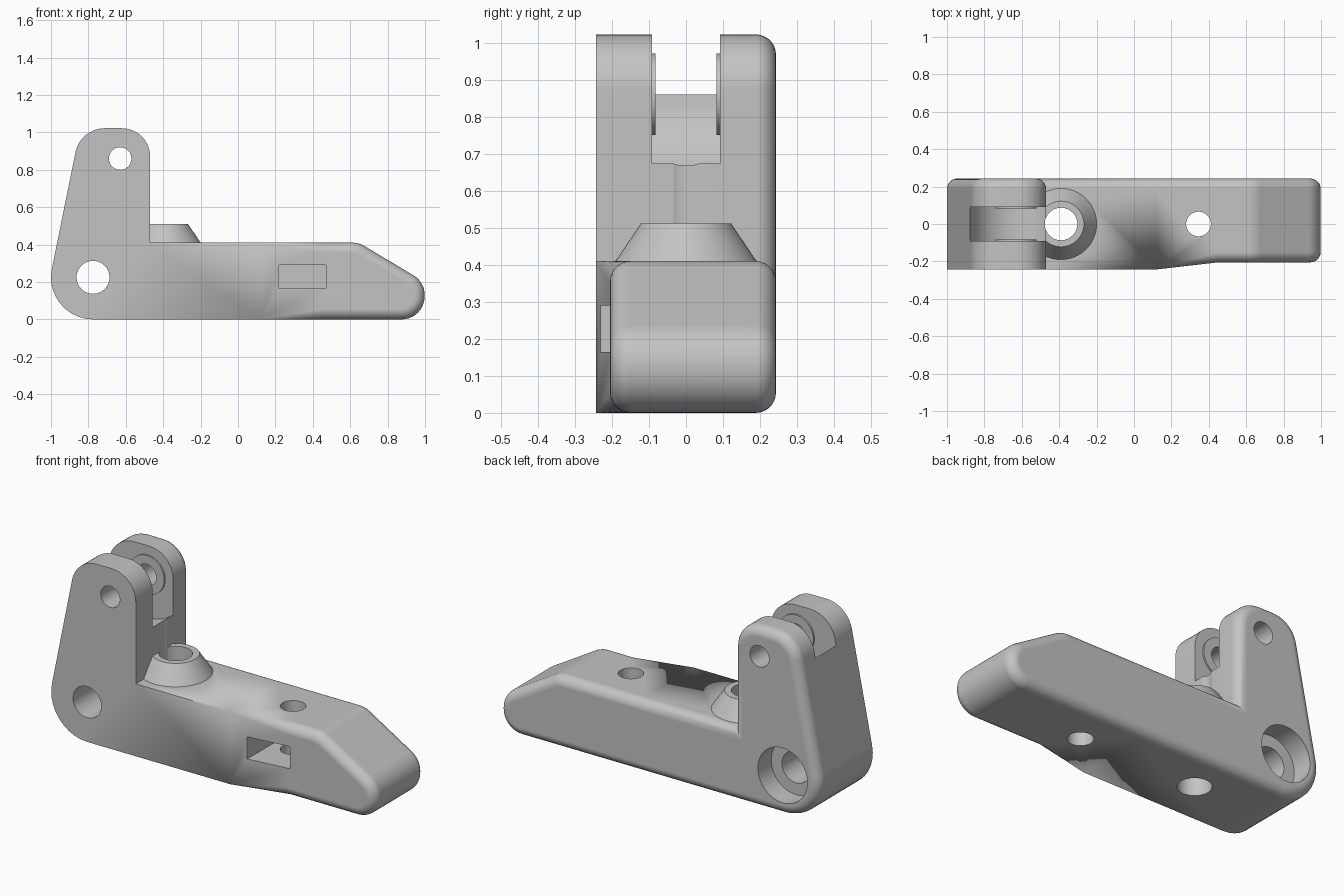
import bpy, bmesh
from math import sin, cos, pi, radians
from mathutils import Vector, Matrix

cube = bpy.data.objects.get("Cube")
if cube:
    bpy.data.objects.remove(cube, do_unlink=True)

grey = bpy.data.materials.new("plain grey")
grey.use_nodes = True
grey.diffuse_color = (0.55, 0.55, 0.55, 1)
grey.node_tree.nodes["Principled BSDF"].inputs["Base Color"].default_value = grey.diffuse_color

HALF = 0.243      # half thickness of the body
EDGE = 0.055      # rounding of the body edges
TAPER = (0.12, 0.45)
NOSE_Y = -0.205

# Side outline: x, z, corner radius
CORNERS = [(-1.05, 0, 0.225), (TAPER[0], 0, 0), (TAPER[1], 0, 0),
           (0.998, 0, 0.123), (0.998, 0.2, 0.123), (0.646, 0.41, 0.12),
           (TAPER[1], 0.41, 0), (TAPER[0], 0.41, 0), (-0.47, 0.41, 0),
           (-0.47, 1.022, 0.15), (-0.843, 1.022, 0.16)]


def outline(inset, steps=10):
    """Filleted side outline moved inward; also the first index of each corner."""
    pts, first = [], []
    n = len(CORNERS)
    for i, (x, z, r) in enumerate(CORNERS):
        p = Vector((x, z))
        d0 = (p - Vector(CORNERS[i - 1][:2])).normalized()
        d1 = (Vector(CORNERS[(i + 1) % n][:2]) - p).normalized()
        n0, n1 = Vector((-d0.y, d0.x)), Vector((-d1.y, d1.x))
        mitre = (n0 + n1) / (1 + n0.dot(n1))
        first.append(len(pts))
        if r == 0:
            pts.append(p + mitre * inset)
            continue
        centre = p + mitre * r
        turn = n0.angle(n1)
        for k in range(steps + 1):
            a = turn * k / steps
            out = Matrix.Rotation(a, 2) @ -n0
            pts.append(centre + out * (r - inset))
    return pts, first


def new_object(name, bm):
    mesh = bpy.data.meshes.new(name)
    bmesh.ops.recalc_face_normals(bm, faces=bm.faces)
    bm.to_mesh(mesh)
    bm.free()
    mesh.materials.append(grey)
    obj = bpy.data.objects.new(name, mesh)
    bpy.context.scene.collection.objects.link(obj)
    return obj


def build_body(steps=7):
    bm = bmesh.new()
    base, first = outline(0)
    loops = []
    angles = [pi / 2 * k / steps for k in range(steps + 1)]
    # Front edge: sharp at the upright, fading to rounded along the nose
    for a in reversed(angles):
        inner, _ = outline(EDGE * (1 - cos(a)))
        loop = []
        for p, q in zip(base, inner):
            w = min(1, max(0, (p.x - TAPER[0]) / (TAPER[1] - TAPER[0])))
            s = p.lerp(q, w)
            y = -HALF + w * (NOSE_Y + HALF) + w * EDGE * (1 - sin(a))
            loop.append(bm.verts.new((s.x, y, s.y)))
        loops.append(loop)
    # Back edge: rounded all the way around
    for a in angles:
        inner, _ = outline(EDGE * (1 - cos(a)))
        y = HALF - EDGE * (1 - sin(a))
        loops.append([bm.verts.new((p.x, y, p.y)) for p in inner])
    count = len(base)
    for lo, hi in zip(loops, loops[1:]):
        for i in range(count):
            j = (i + 1) % count
            bm.faces.new((lo[i], lo[j], hi[j], hi[i]))
    bm.faces.new(loops[-1])
    # Front cap: upright, taper and nose panels
    f = loops[0]
    a, b, c, d = first[1], first[2], first[6], first[7]
    bm.faces.new(f[b:c + 1])
    bm.faces.new((f[a], f[b], f[c], f[d]))
    bm.faces.new(f[d:] + f[:a + 1])
    bmesh.ops.remove_doubles(bm, verts=bm.verts, dist=1e-5)
    return new_object("lever_body", bm)


def cylinder(name, start, end, r0, r1=None, sides=64):
    start, end = Vector(start), Vector(end)
    axis = end - start
    bm = bmesh.new()
    turn = Vector((0, 0, 1)).rotation_difference(axis).to_matrix().to_4x4()
    bmesh.ops.create_cone(bm, cap_ends=True, segments=sides, radius1=r0,
                          radius2=r0 if r1 is None else r1, depth=axis.length,
                          matrix=Matrix.Translation((start + end) / 2) @ turn)
    return new_object(name, bm)


def box(name, lo, hi):
    lo, hi = Vector(lo), Vector(hi)
    bm = bmesh.new()
    bmesh.ops.create_cube(bm, size=1, matrix=Matrix.Translation((lo + hi) / 2)
                          @ Matrix.Diagonal((*(hi - lo), 1)))
    return new_object(name, bm)


def combine(target, tool, operation):
    mod = target.modifiers.new(tool.name, "BOOLEAN")
    mod.operation, mod.solver, mod.object = operation, "EXACT", tool
    bpy.context.view_layer.objects.active = target
    bpy.ops.object.modifier_apply(modifier=mod.name)
    bpy.data.objects.remove(tool, do_unlink=True)


body = build_body()
PIN = (-0.63, 0.86)
PIVOT = (-0.775, 0.225)


def across(name, at, y0, y1, r):
    return cylinder(name, (at[0], y0, at[1]), (at[0], y1, at[1]), r)


# Fork slot with a round floor, and the raised washers inside it
combine(body, across("fork_slot", PIN, -0.092, 0.092, 0.246), "DIFFERENCE")
for side in (-1, 1):
    combine(body, across("washer", PIN, side * 0.083, side * 0.15, 0.11), "UNION")

# Conical seat on the arm
combine(body, cylinder("cone_seat", (-0.39, 0, 0.4), (-0.39, 0, 0.511), 0.197, 0.122), "UNION")

# Holes, counterbore and nut pocket
cuts = [across("pin_hole", PIN, -0.4, 0.4, 0.06),
        across("pivot_hole", PIVOT, -0.4, 0.4, 0.088),
        across("pivot_counterbore", PIVOT, 0.123, 0.4, 0.155),
        cylinder("seat_hole", (-0.39, 0, -0.1), (-0.39, 0, 0.8), 0.087),
        cylinder("screw_hole", (0.345, 0, -0.1), (0.345, 0, 0.6), 0.066),
        box("nut_pocket", (0.22, -0.4, 0.165), (0.47, 0.125, 0.29))]
for cut in cuts:
    combine(body, cut, "DIFFERENCE")

# Smooth rounds, crisp edges, flat panels
for o in bpy.context.selected_objects:
    o.select_set(False)
body.select_set(True)
bpy.context.view_layer.objects.active = body
bpy.ops.object.shade_smooth_by_angle(angle=radians(30))
weighted = body.modifiers.new("flat_panels", "WEIGHTED_NORMAL")
weighted.keep_sharp = True
